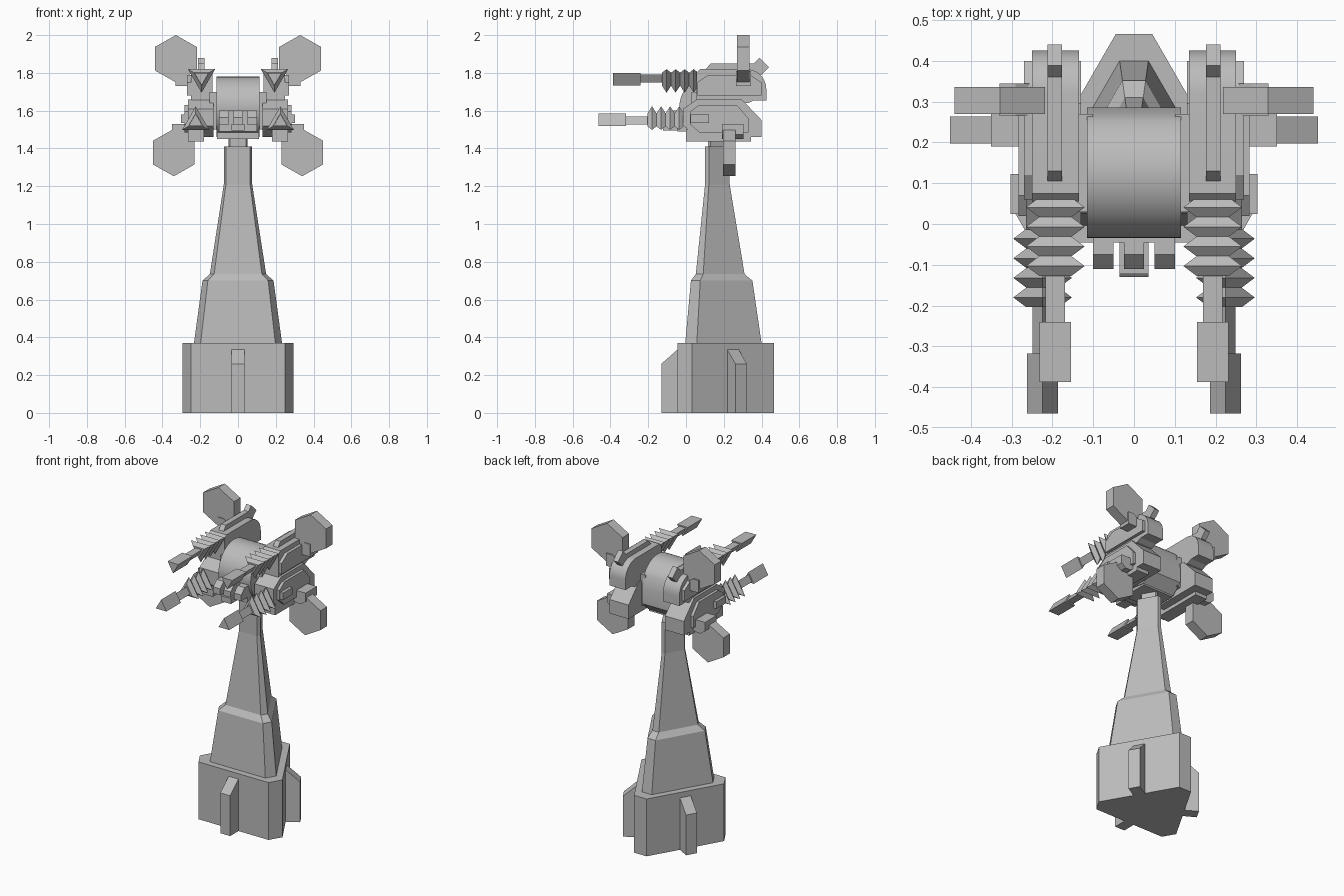
import bpy, bmesh, math

if "Cube" in bpy.data.objects:
    bpy.data.objects.remove(bpy.data.objects["Cube"])

gray = bpy.data.materials.new("plain gray")
gray.diffuse_color = (0.5, 0.5, 0.5, 1)
gray.use_nodes = True
gray.node_tree.nodes["Principled BSDF"].inputs["Base Color"].default_value = gray.diffuse_color


def loft(name, rings, mirror=False, smooth=False):
    """Closed solid through rings of equal point count."""
    bm = bmesh.new()
    vs = [[bm.verts.new(p) for p in r] for r in rings]
    n = len(vs[0])
    for a, b in zip(vs, vs[1:]):
        for i in range(n):
            j = (i + 1) % n
            bm.faces.new((a[i], a[j], b[j], b[i]))
    bm.faces.new(vs[0])
    bm.faces.new(vs[-1])
    bmesh.ops.recalc_face_normals(bm, faces=bm.faces)
    me = bpy.data.meshes.new(name)
    bm.to_mesh(me)
    bm.free()
    me.materials.append(gray)
    ob = bpy.data.objects.new(name, me)
    bpy.context.collection.objects.link(ob)
    if smooth:
        me.shade_smooth()
        me.set_sharp_from_angle(angle=math.radians(25))
    if mirror:
        ob.modifiers.new("mirror", 'MIRROR')
    return ob


def slab_x(name, prof, x0, x1, mirror=True, smooth=False):
    """Side profile of (y, z) points extruded along x."""
    return loft(name, [[(x, y, z) for y, z in prof] for x in (x0, x1)], mirror, smooth)


def box(name, x0, x1, y0, y1, z0, z1, mirror=True):
    return slab_x(name, [(y0, z0), (y1, z0), (y1, z1), (y0, z1)], x0, x1, mirror)


def rot(p, a, cy):
    x, y = p
    return (x * math.cos(a) - y * math.sin(a), cy + x * math.sin(a) + y * math.cos(a))


# Triangular tower with cut corners
CY = 0.151
TURNS = [k * math.tau / 3 for k in range(3)]


def tri(r, z):
    return [(*rot((s * 1.276 * r, -r), a, CY), z) for a in TURNS for s in (-1, 1)]


loft("base", [tri(.196, 0), tri(.196, .37)])
loft("tower", [tri(r, z) for r, z in
               ((.155, .37), (.125, .70), (.099, .735), (.05, 1.21), (.05, 1.41))])
loft("neck", [tri(.034, 1.40), tri(.034, 1.48)])

# One sloped buttress per long side of the base
for a in TURNS:
    prof = [(-.18, 0), (-.281, 0), (-.281, .26), (-.196, .335), (-.18, .335)]
    loft("base_buttress", [[(*rot((x, y), a, CY), z) for y, z in prof] for x in (-.035, .035)])

# Central drum: round front and top, faceted rear, flat underside
arc = [(.125 + .16 * math.cos(math.radians(t)), 1.62 + .16 * math.sin(math.radians(t)))
       for t in range(30, 241, 7)]
slab_x("drum_body", arc + [(.22, 1.46), (.285, 1.52), (.285, 1.62)], -.115, .115, False, True)
box("drum_belly", -.11, .11, .04, .22, 1.45, 1.52, False)
box("drum_bracket", .10, .15, .03, .27, 1.50, 1.70)

# Sensor cluster on the front
box("sensor_bar", -.10, .10, -.045, .03, 1.49, 1.60, False)
sensor = [(-.03, 1.60), (-.075, 1.60), (-.11, 1.565), (-.11, 1.525), (-.03, 1.525)]
slab_x("outer_sensor", sensor, .05, .10)
slab_x("middle_sensor", sensor, -.025, .025, False)
box("sensor_foot", -.035, .035, -.123, -.03, 1.495, 1.53, False)

# Side pods
pod = [(-.015, 1.52), (.06, 1.46), (.40, 1.46), (.40, 1.55), (.295, 1.66),
       (.06, 1.66), (-.015, 1.61)]
slab_x("side_pod", pod, .13, .265)
slab_x("pod_plate", [(.02, 1.53), (.07, 1.485), (.33, 1.485), (.33, 1.56), (.27, 1.63),
                     (.07, 1.63), (.02, 1.595)], .26, .283)
box("pod_latch", .28, .303, .025, .122, 1.535, 1.58)
box("pod_keel", .18, .265, .0, .345, 1.437, 1.50)

# Upper housings that curl down at the back
curl = [(.32 + .105 * math.sin(math.radians(t)), 1.715 + .105 * math.cos(math.radians(t)))
        for t in range(0, 91, 10)]
slab_x("upper_housing", [(.055, 1.64), (.055, 1.80), (.075, 1.82)] + curl +
       [(.425, 1.655), (.36, 1.655), (.33, 1.64)], .135, .25, True, True)
slab_x("housing_side", [(.06, 1.68), (.06, 1.75), (.12, 1.79), (.34, 1.79), (.40, 1.75),
                        (.40, 1.68)], .24, .27)
slab_x("top_rail", [(.10, 1.80), (.105, 1.82), (.13, 1.85), (.36, 1.85), (.388, 1.88),
                    (.44, 1.83), (.40, 1.79), (.34, 1.79)], .177, .212)


# Guns with triangular sections: pleated sleeve, thin barrel, thick muzzle
def gun(name, x, z, sign, y0):
    def sect(r, y):
        return [(x + r * math.sin(t), y, z + sign * r * math.cos(t)) for t in TURNS]
    rings = [sect(.046, y0)]
    for k in range(4):
        rings += [sect(.083, y0 - .024 - .048 * k), sect(.046, y0 - .048 * (k + 1))]
    loft(name + "_sleeve", rings, True)
    loft(name + "_barrel", [sect(.028, y0), sect(.028, y0 - .32)], True)
    loft(name + "_muzzle", [sect(.044, y0 - .305), sect(.044, y0 - .452)], True)


gun("upper_gun", .193, 1.778, -1, .065)
gun("lower_gun", .224, 1.54, 1, -.012)


# Hexagonal panels on arms
def panel(name, x, z, y0, y1):
    loft(name, [[(x + .128 * math.sin(k * math.pi / 3), y, z + .125 * math.cos(k * math.pi / 3))
                 for k in range(6)] for y in (y0, y1)], True)


panel("upper_panel", .329, 1.875, .27, .336)
panel("lower_panel", .34, 1.378, .197, .263)


def arm(name, prof, y0, y1):
    loft(name, [[(x, y, z) for x, z in prof] for y in (y0, y1)], True)


arm("upper_arm", [(.23, 1.73), (.33, 1.73), (.33, 1.81), (.29, 1.81), (.23, 1.77)], .265, .345)
arm("lower_arm", [(.24, 1.53), (.35, 1.53), (.35, 1.475), (.32, 1.45), (.28, 1.45),
                  (.24, 1.48)], .19, .305)
